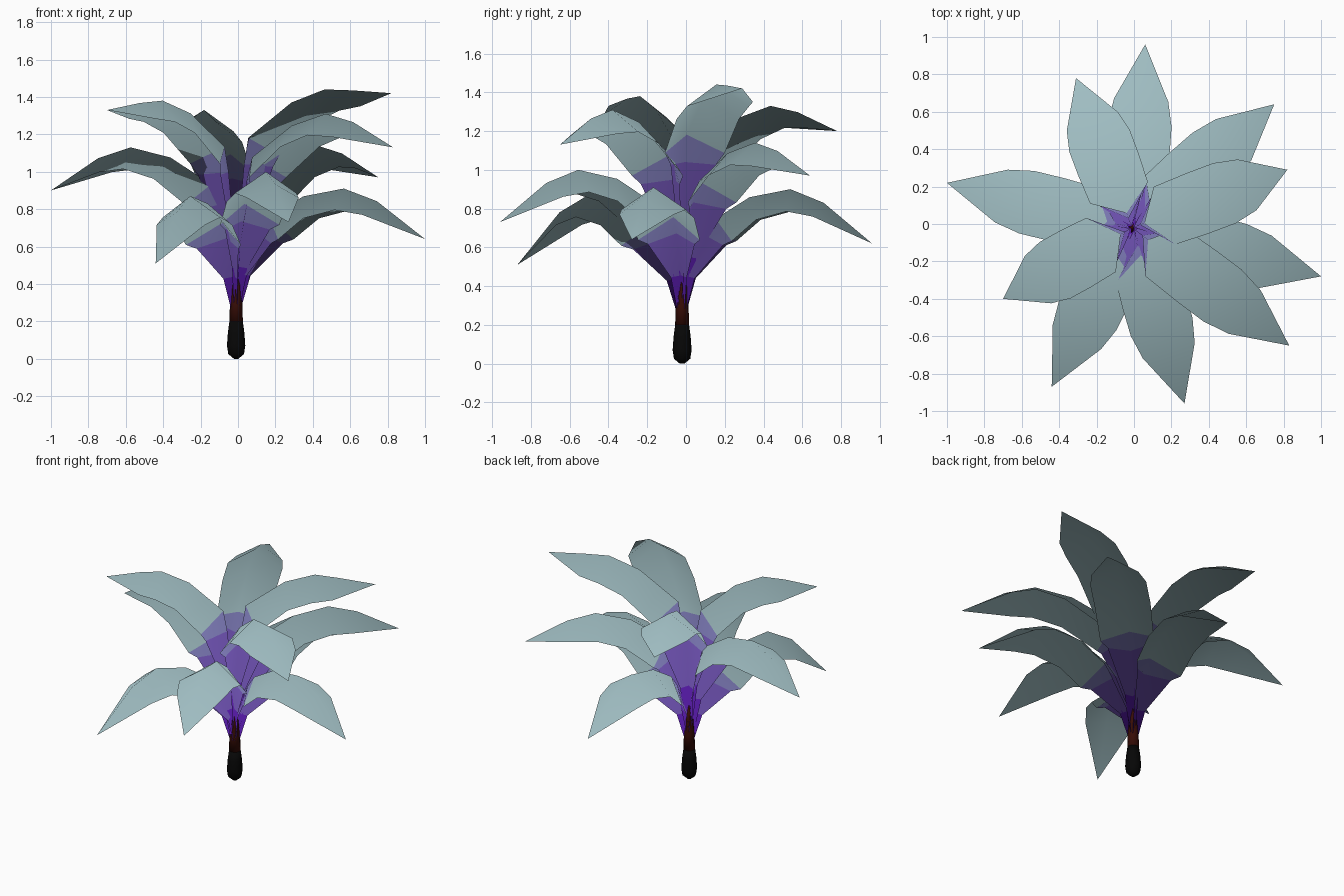
import bpy, bmesh
from math import radians, cos, sin
from mathutils import Vector

cube = bpy.data.objects.get("Cube")
if cube:
    bpy.data.objects.remove(cube, do_unlink=True)


def material(name, rgb):
    m = bpy.data.materials.new(name)
    m.use_nodes = True
    m.diffuse_color = (*rgb, 1)
    node = next(n for n in m.node_tree.nodes if n.type == 'BSDF_PRINCIPLED')
    node.inputs["Base Color"].default_value = (*rgb, 1)
    node.inputs["Roughness"].default_value = 0.9
    return m


black = material("bulb black", (.002, .002, .002))
brown = material("stem brown", (.04, .004, .002))
bands = [material("deep purple", (.11, .012, .46)),
         material("mid purple", (.17, .09, .48)),
         material("pale purple", (.22, .21, .51)),
         material("leaf teal", (.35, .51, .54))]

CENTRE = Vector((-.01, -.02, 0))


def finish(name, bm, mats):
    mesh = bpy.data.meshes.new(name)
    bm.to_mesh(mesh)
    bm.free()
    obj = bpy.data.objects.new(name, mesh)
    bpy.context.collection.objects.link(obj)
    for m in mats:
        mesh.materials.append(m)
    for p in mesh.polygons:
        p.use_smooth = True
    return mesh


# Lathe a closed profile of (radius, height) rings
def lathe(name, profile, mat, sides=8):
    bm = bmesh.new()
    rings = []
    for r, z in profile:
        rings.append([bm.verts.new(CENTRE + Vector((r * cos(radians(360 * i / sides)),
                      r * sin(radians(360 * i / sides)), z))) for i in range(sides)])
    for low, high in zip(rings, rings[1:]):
        for i in range(sides):
            j = (i + 1) % sides
            bm.faces.new((low[i], low[j], high[j], high[i]))
    bm.faces.new(rings[0][::-1])
    bm.faces.new(rings[-1])
    finish(name, bm, [mat])


lathe("root_bulb", [(.012, 0), (.042, .025), (.049, .07), (.044, .14), (.036, .2)], black)
lathe("stem", [(.036, .2), (.033, .3), (.028, .4), (.008, .5)], brown)

# Shared leaf rows: reach fraction, rise fraction, half width, droop of the edges
ROWS = [(0, 0, .012, .005), (.018, .35, .042, .045), (.085, .66, .125, .12),
        (.13, .78, .165, .15), (.355, .94, .172, .125), (.57, 1, .172, .115),
        (.745, None, .145, .085)]


# Roof-shaped leaf: a raised midrib with both edges folded down and outward
def leaf(name, tip, peak):
    tip = Vector(tip)
    flat = Vector((tip.x, tip.y, 0)) - CENTRE
    flat.z = 0
    forward = flat.normalized()
    side = Vector((-forward.y, forward.x, 0))
    base = .2 + .1 * (peak - .8)
    # Lower leaves lean out more near the stem
    lean = .6 + 1.4 * (1.44 - peak)

    # Midrib points running from the stem to the tip
    mids = []
    for i, (reach, rise, half, droop) in enumerate(ROWS):
        z = peak - .25 * (peak - tip.z) if rise is None else base + (peak - base) * rise
        mids.append(CENTRE + flat * reach * (lean if i < 4 else 1) + Vector((0, 0, z)))
    mids.append(tip)

    bm = bmesh.new()
    rows = []
    for i, (reach, rise, half, droop) in enumerate(ROWS):
        along = (mids[i + 1] - mids[max(i - 1, 0)]).normalized()
        fold = mids[i] - along.cross(side).normalized() * droop
        rows.append([bm.verts.new(fold + side * half),
                     bm.verts.new(mids[i]),
                     bm.verts.new(fold - side * half)])
    end = bm.verts.new(tip)

    # Colour bands follow the rows outward from the stem
    for i, (a, b) in enumerate(zip(rows, rows[1:])):
        for k in range(2):
            f = bm.faces.new((a[k], a[k + 1], b[k + 1], b[k]))
            f.material_index = min(i, 3)
    for k in range(2):
        f = bm.faces.new((rows[-1][k], rows[-1][k + 1], end))
        f.material_index = 3
    mesh = finish(name, bm, bands)

    # Foliage normals fan out from the crown like a shallow dome
    mesh.normals_split_custom_set_from_vertices(
        [Vector((v.co.x, v.co.y, 1.7)).normalized() for v in mesh.vertices])


# Lower whorl
leaf("leaf_low_front_right", (-.44, -.87, .51), .87)
leaf("leaf_low_back", (.06, .96, .62), .9)
leaf("leaf_low_left", (1, -.28, .64), .91)
leaf("leaf_low_front", (.27, -.96, .73), 1)
# Middle whorl
leaf("leaf_mid_right", (-1, .22, .9), 1.13)
leaf("leaf_mid_back_left", (.75, .64, .97), 1.14)
leaf("leaf_mid_front_left", (.83, -.65, 1.13), 1.31)
# Upper whorl
leaf("leaf_top_back_right", (-.31, .78, 1.2), 1.33)
leaf("leaf_top_front_right", (-.7, -.4, 1.33), 1.38)
leaf("leaf_top_left", (.82, .29, 1.42), 1.44)
